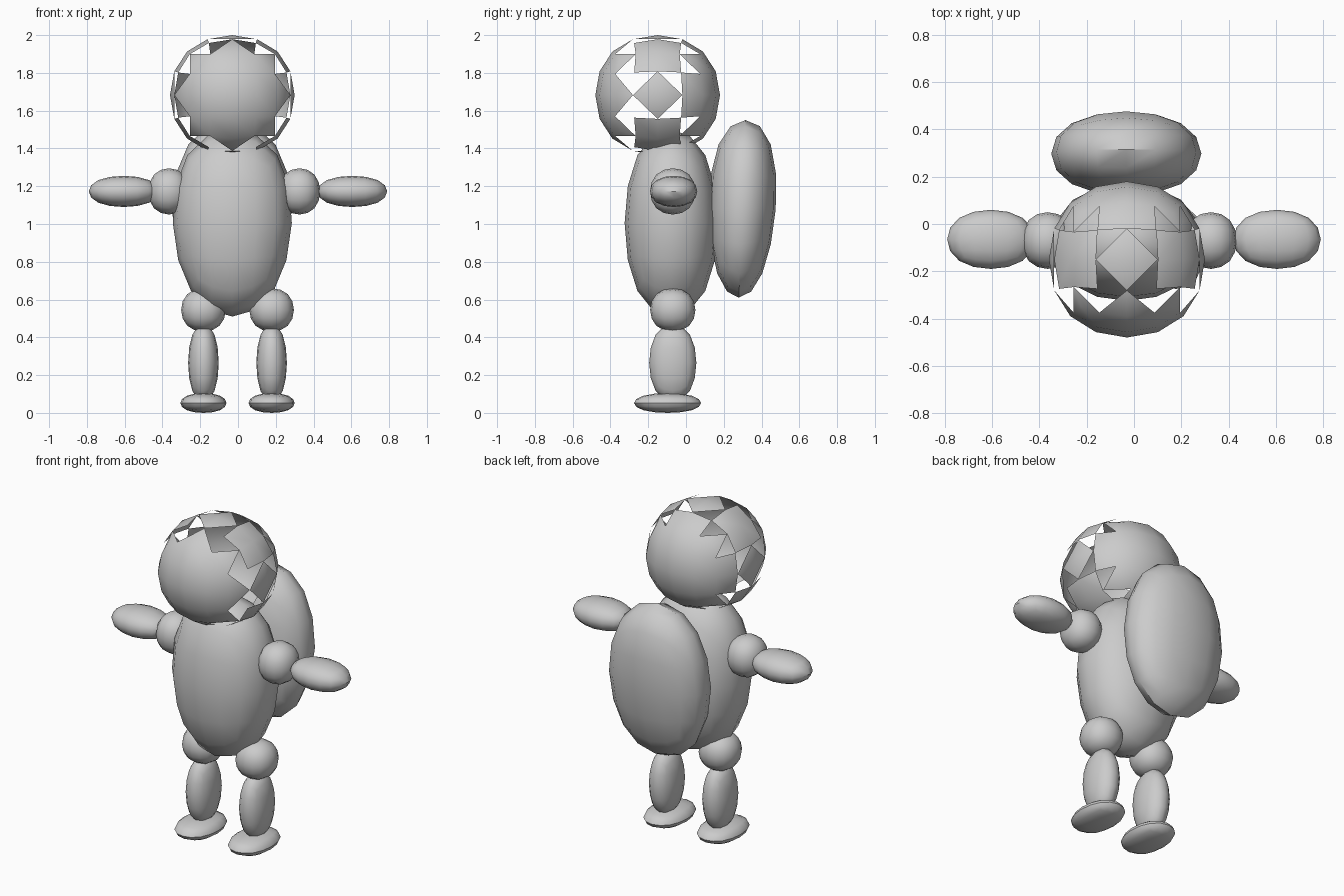
import bpy, bmesh, math

if "Cube" in bpy.data.objects:
    bpy.data.objects.remove(bpy.data.objects["Cube"])

mat = bpy.data.materials.new("light_grey")
mat.diffuse_color = (0.6, 0.6, 0.6, 1)
mat.use_nodes = True
mat.node_tree.nodes["Principled BSDF"].inputs["Base Color"].default_value = mat.diffuse_color


def pillow(name, xr, yr, zr, warp=None):
    """Subdivided cube fitted to a box; warp bends it in unit (-1..1) space."""
    bpy.ops.mesh.primitive_cube_add(size=2)
    ob = bpy.context.object
    ob.name = ob.data.name = name
    m = ob.modifiers.new("round", 'SUBSURF')
    m.levels = 2
    bpy.ops.object.modifier_apply(modifier="round")
    top = max(v.co.z for v in ob.data.vertices)
    for v in ob.data.vertices:
        u = list(v.co / top)
        if warp:
            u = warp(*u)
        v.co = [(r[0] + r[1]) / 2 + (r[1] - r[0]) / 2 * c for r, c in zip((xr, yr, zr), u)]
    ob.data.materials.append(mat)
    bpy.ops.object.shade_smooth_by_angle(angle=math.radians(40))
    return ob


# Helmet: rounded shell, solid visor and back, open triangles on sides, top and bottom
helmet = pillow("helmet", (-0.36, 0.30), (-0.48, 0.18), (1.365, 2.0))
centre = (-0.03, -0.15, 1.6825)
half = (0.33, 0.33, 0.3175)
bm = bmesh.new()
bm.from_mesh(helmet.data)
for f in list(bm.faces):
    c = f.calc_center_median()
    u = [(c[i] - centre[i]) / half[i] for i in range(3)]
    axis = max(range(3), key=lambda i: abs(u[i]))
    if axis == 1:
        continue
    t = [i for i in range(3) if i != axis]
    outer = [abs(u[i]) > 0.42 for i in t]
    front_mid = u[1] < -0.42
    if outer[0] != outer[1] and not front_mid:
        continue

    # corner of the middle square that this cell touches
    def miss(v):
        return sum((abs((v.co[i] - centre[i]) / half[i]) - 0.42) ** 2 for i in t)
    vs = list(f.verts)
    k = min(range(4), key=lambda i: miss(vs[i]))
    keep = [vs[(k + j) % 4] for j in (1, 2, 3)]
    bm.faces.remove(f)
    bm.faces.new(keep).smooth = True
bm.to_mesh(helmet.data)
bm.free()

# Torso, slightly wider at the chest
pillow("torso", (-0.345, 0.285), (-0.325, 0.17), (0.51, 1.5),
       lambda x, y, z: (x * (1 + 0.06 * z), y, z))

# Backpack: leans back and gets deeper towards the top
pillow("backpack", (-0.35, 0.285), (0.12, 0.475), (0.61, 1.55),
       lambda x, y, z: (x, y + 0.10 * z * (1 + y), z))

# Arms
for side, s, sh in (("left", -1, (-0.475, -0.255)), ("right", 1, (0.215, 0.435))):
    pillow(side + "_shoulder", sh, (-0.19, 0.05), (1.05, 1.295))
    pillow(side + "_forearm", sorted((s * 0.42, s * 0.79)), (-0.19, 0.06), (1.09, 1.255))

# Legs
for side, x in (("left", -0.183), ("right", 0.178)):
    pillow(side + "_thigh", (x - 0.118, x + 0.118), (-0.19, 0.05), (0.43, 0.66))
    pillow(side + "_shin", (x - 0.081, x + 0.081), (-0.195, 0.055), (0.06, 0.47))
    pillow(side + "_foot", (x - 0.122, x + 0.122), (-0.275, 0.08), (0.0, 0.105))
